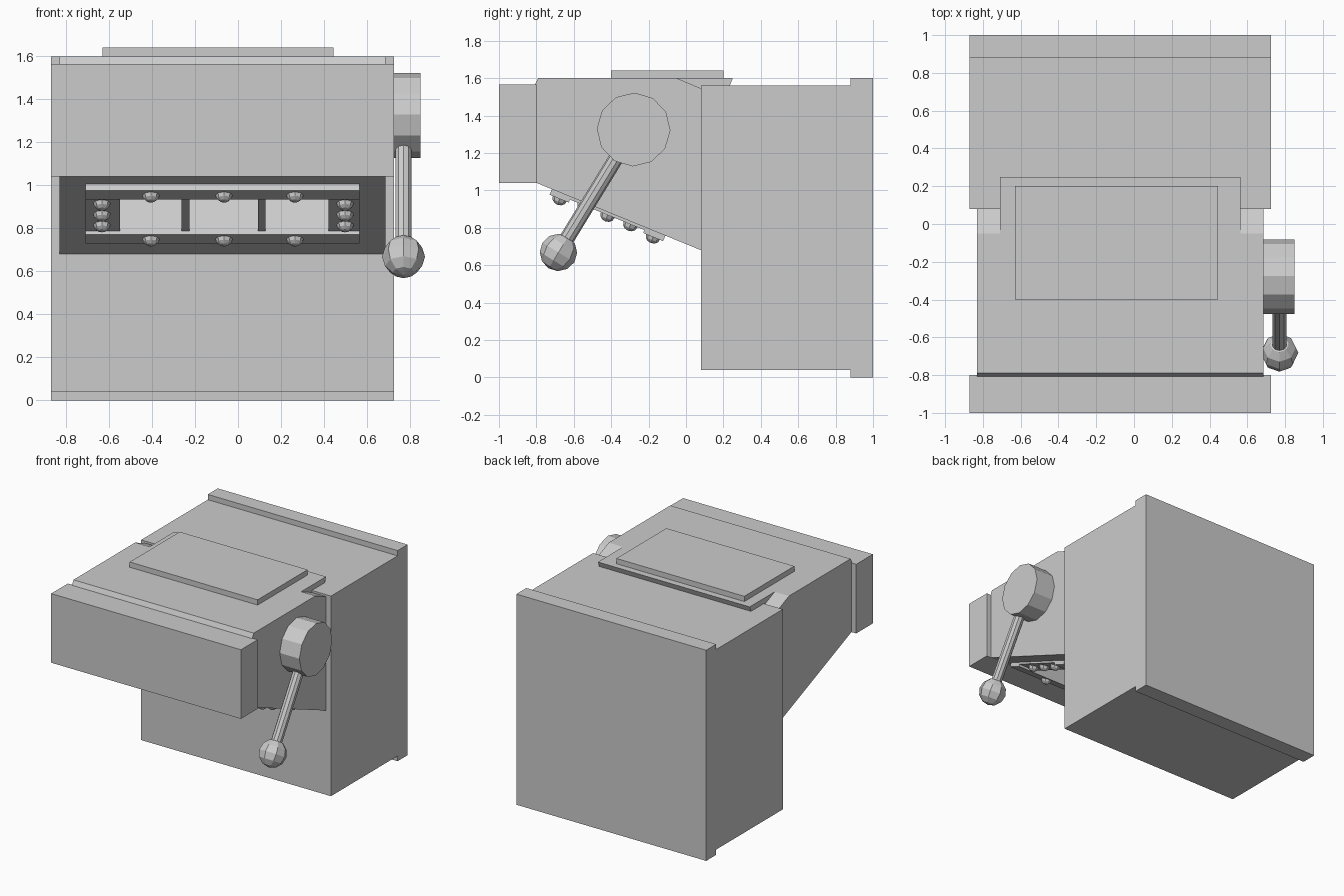
import bpy, bmesh, math
from mathutils import Vector, Matrix

if "Cube" in bpy.data.objects:
    bpy.data.objects.remove(bpy.data.objects["Cube"])


def finish(bm, name):
    bmesh.ops.recalc_face_normals(bm, faces=bm.faces)
    me = bpy.data.meshes.new(name)
    bm.to_mesh(me)
    bm.free()
    ob = bpy.data.objects.new(name, me)
    bpy.context.collection.objects.link(ob)
    return ob


def extrude_x(name, profile, x0, x1):
    """Side profile of (y, z) points, extruded from x0 to x1."""
    bm = bmesh.new()
    face = bm.faces.new([bm.verts.new((x0, y, z)) for y, z in profile])
    ext = bmesh.ops.extrude_face_region(bm, geom=[face])
    moved = [g for g in ext["geom"] if isinstance(g, bmesh.types.BMVert)]
    bmesh.ops.translate(bm, verts=moved, vec=(x1 - x0, 0, 0))
    return finish(bm, name)


def rect(y0, y1, z0, z1):
    return [(y0, z0), (y1, z0), (y1, z1), (y0, z1)]


def basis(x, y, z, loc):
    m = Matrix((x, y, z)).transposed().to_4x4()
    m.translation = loc
    return m


L, R = -0.87, 0.725        # full body width
HL, HR = -0.83, 0.685      # narrower head
PL, PR = -0.71, 0.565      # panel and tongue width

# Body with a raised back plate
extrude_x("body", [(0.08, 0.04), (0.88, 0.04), (0.88, 0), (1, 0), (1, 1.6),
                   (0.88, 1.6), (0.88, 1.56), (0.08, 1.56)], L, R)

# Overhanging head, front block, rear tongue and top plate
head = extrude_x("head", [(-0.81, 1.56), (-0.79, 1.6), (-0.05, 1.6), (0.08, 1.545),
                          (0.08, 0.68), (-0.8, 1.04)], HL, HR)
extrude_x("front_block", rect(-1, -0.8, 1.04, 1.565), L, R)
extrude_x("rear_tongue", [(-0.05, 1.6), (0.25, 1.6), (0.23, 1.55), (-0.05, 1.5)], PL, PR)
extrude_x("top_plate", rect(-0.4, 0.2, 1.6, 1.64), -0.63, 0.445)

# Sloped underside: s runs along the slope, n points outward
U = Vector((0, 0.88, -0.36)).normalized()
N = Vector((0, U.z, -U.y))
ORIGIN = Vector((0, -0.8, 1.04))


def slope_box(name, s0, s1, n0, n1, x0, x1):
    pts = [ORIGIN + U * s + N * n for s, n in ((s0, n0), (s1, n0), (s1, n1), (s0, n1))]
    return extrude_x(name, [(p.y, p.z) for p in pts], x0, x1)


# Recess in the underside
cutter = slope_box("recess_cutter", 0.2, 0.63, -0.2, 0.05, -0.55, 0.42)
cutter.hide_render = True
mod = head.modifiers.new("recess", "BOOLEAN")
mod.operation = "DIFFERENCE"
mod.object = cutter
bpy.context.view_layer.objects.active = head
bpy.ops.object.modifier_apply(modifier=mod.name)
bpy.data.objects.remove(cutter)

# Frame bars and dividers around the recess
slope_box("frame_front_bar", 0.09, 0.2, -0.005, 0.032, PL, PR)
slope_box("frame_back_bar", 0.63, 0.745, -0.005, 0.032, PL, PR)
slope_box("frame_left_bar", 0.2, 0.63, -0.005, 0.015, PL, -0.55)
slope_box("frame_right_bar", 0.2, 0.63, -0.005, 0.015, 0.42, PR)
for x in (-0.244, 0.11):
    slope_box("divider", 0.2, 0.63, -0.02, 0.015, x - 0.018, x + 0.018)

# Round-headed bolts on the frame
bolts = [(x, s, 0.032) for x in (-0.405, -0.065, 0.265) for s in (0.148, 0.687)]
bolts += [(x, s, 0.017) for x in (-0.633, 0.498) for s in (0.285, 0.418, 0.55)]
for x, s, n in bolts:
    bm = bmesh.new()
    bmesh.ops.create_uvsphere(bm, u_segments=8, v_segments=6, radius=0.04)
    loc = ORIGIN + U * s + N * n + Vector((x, 0, 0))
    bm.transform(basis(Vector((1, 0, 0)), U, N * 0.85, loc))
    finish(bm, "bolt")

# Crank: hub, rod and ball knob
hub = Vector((0.77, -0.28, 1.325))
knob = Vector((0.77, -0.682, 0.668))
axis = (knob - hub).normalized()
X = Vector((1, 0, 0))
side = axis.cross(X)

bm = bmesh.new()
bmesh.ops.create_cone(bm, cap_ends=True, segments=12, radius1=0.197, radius2=0.197, depth=0.17)
bm.transform(basis(axis, side, X, Vector((0.765, hub.y, hub.z))))
finish(bm, "crank_hub")

start = hub + axis * 0.12
bm = bmesh.new()
bmesh.ops.create_cone(bm, cap_ends=True, segments=10, radius1=0.04, radius2=0.04,
                      depth=(knob - start).length)
bm.transform(basis(X, side, axis, (start + knob) / 2))
finish(bm, "crank_rod")

bm = bmesh.new()
bmesh.ops.create_uvsphere(bm, u_segments=8, v_segments=6, radius=0.1)
bm.transform(basis(X, side, axis, knob))
finish(bm, "crank_knob")
